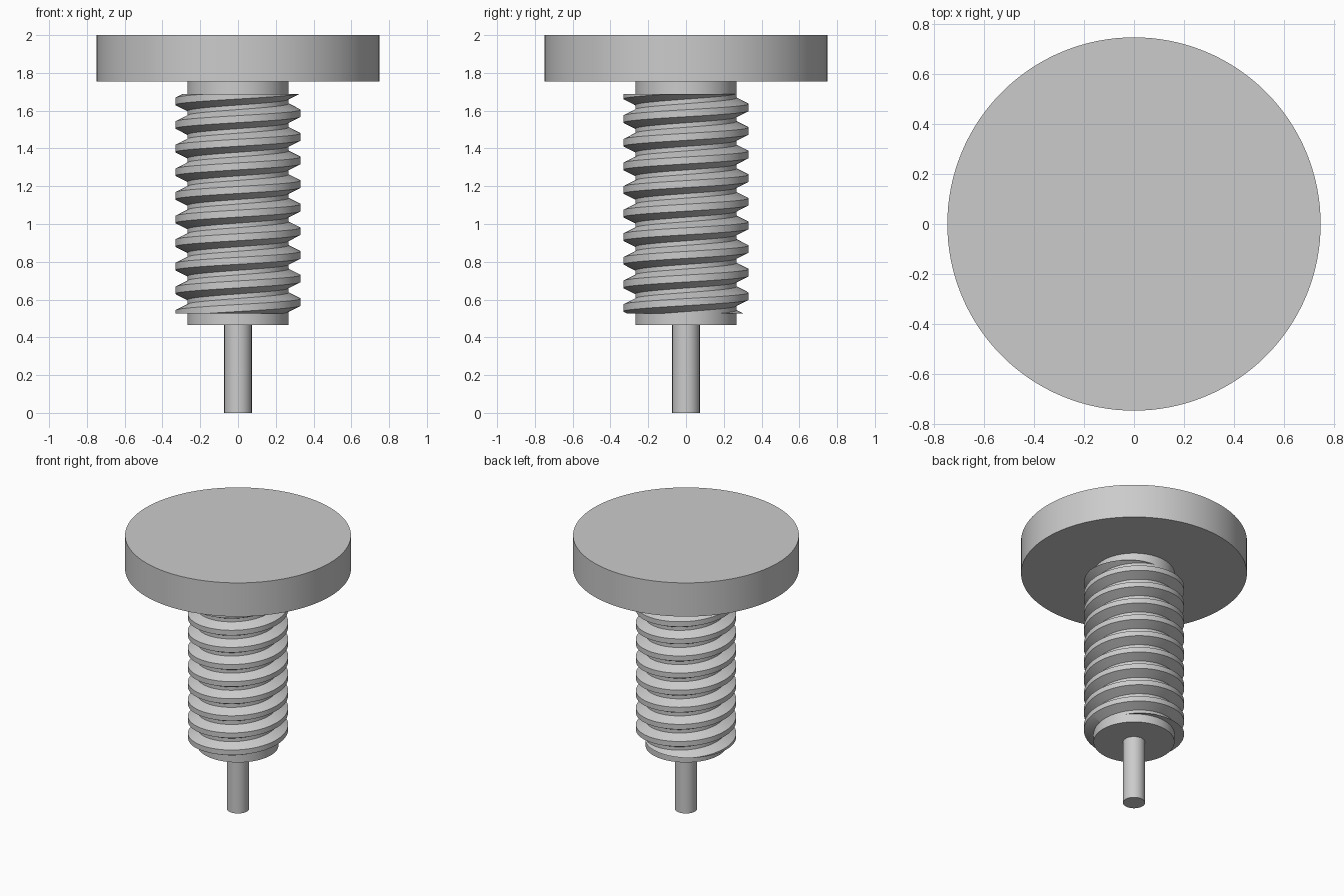
import bpy, bmesh, math

cube = bpy.data.objects.get("Cube")
if cube:
    bpy.data.objects.remove(cube, do_unlink=True)

# Plain grey metal
metal = bpy.data.materials.new("grey_metal")
metal.use_nodes = True
GREY = (0.6, 0.6, 0.6, 1)
metal.diffuse_color = GREY
metal.node_tree.nodes["Principled BSDF"].inputs["Base Color"].default_value = GREY


def add_object(name, bm):
    bmesh.ops.recalc_face_normals(bm, faces=bm.faces)
    mesh = bpy.data.meshes.new(name)
    bm.to_mesh(mesh)
    bm.free()
    obj = bpy.data.objects.new(name, mesh)
    mesh.materials.append(metal)
    bpy.context.collection.objects.link(obj)
    bpy.ops.object.select_all(action="DESELECT")
    obj.select_set(True)
    bpy.context.view_layer.objects.active = obj
    bpy.ops.object.shade_smooth_by_angle(angle=math.radians(30))
    return obj


def cylinder(name, radius, bottom, top, sides=96):
    bm = bmesh.new()
    bmesh.ops.create_cone(bm, cap_ends=True, segments=sides, radius1=radius,
                          radius2=radius, depth=top - bottom)
    bmesh.ops.translate(bm, verts=bm.verts, vec=(0, 0, (top + bottom) / 2))
    return add_object(name, bm)


def thread(name, profile, pitch, start_z, turns, bottom, top, steps=96):
    """Sweep a closed (radius, z) profile along a helix, trimmed flat at both ends."""
    bm = bmesh.new()
    previous = None
    for i in range(int(turns[0] * steps), int(turns[1] * steps) + 1):
        a = math.tau * i / steps
        lift = start_z + pitch * i / steps
        ring = [bm.verts.new((r * math.cos(a), r * math.sin(a), z + lift)) for r, z in profile]
        if previous:
            for j in range(len(ring)):
                k = (j + 1) % len(ring)
                bm.faces.new((previous[j], previous[k], ring[k], ring[j]))
        previous = ring
    for z, direction in ((bottom, -1), (top, 1)):
        cut = bmesh.ops.bisect_plane(bm, geom=bm.verts[:] + bm.edges[:] + bm.faces[:],
                                     plane_co=(0, 0, z), plane_no=(0, 0, direction),
                                     clear_outer=True)
        rim = [e for e in cut["geom_cut"] if isinstance(e, bmesh.types.BMEdge)]
        bmesh.ops.holes_fill(bm, edges=rim, sides=0)
    return add_object(name, bm)


# Head, shank and pilot pin
cylinder("head", 0.748, 1.754, 2.0, 128)
cylinder("shank", 0.268, 0.464, 1.76)
cylinder("pilot_pin", 0.073, 0.0, 0.47, 48)

# Right-handed trapezoidal thread with its root buried in the shank
ridge = [(0.25, -0.041), (0.332, 0.0), (0.332, 0.037), (0.25, 0.078)]
thread("screw_thread", ridge, 0.125, 0.568, (-1.5, 10), 0.525, 1.689)
